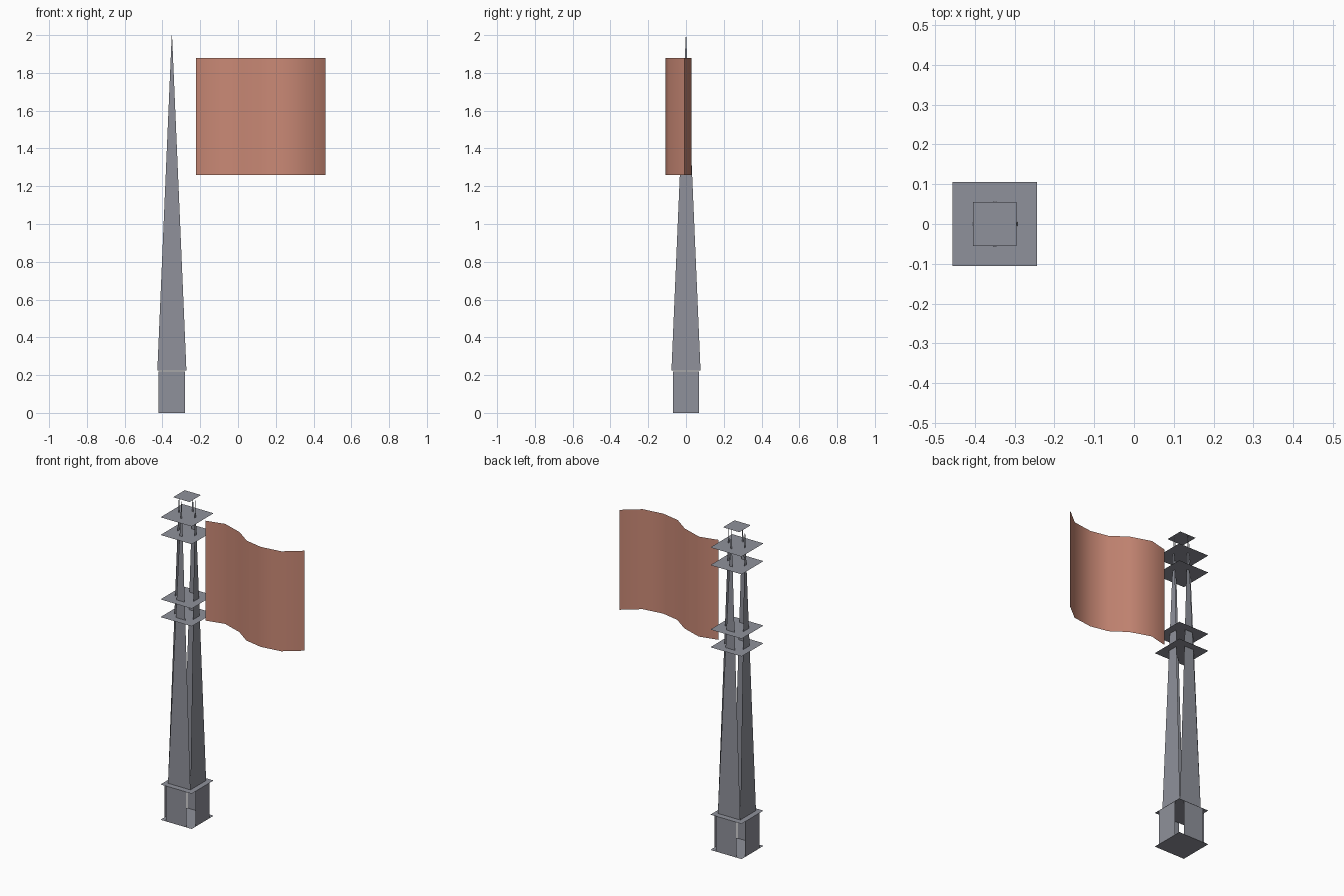
import bpy
import math
from mathutils import Matrix, Vector

cube = bpy.data.objects.get("Cube")
if cube:
    bpy.data.objects.remove(cube, do_unlink=True)

TOWER_X = -0.35      # tower axis
PLATE_HALF = 0.106   # half size of the wide plates
SHEET = 0.002        # thickness of two-sided sheets


def material(name, color):
    mat = bpy.data.materials.new(name)
    mat.use_nodes = True
    mat.diffuse_color = (*color, 1)
    mat.node_tree.nodes["Principled BSDF"].inputs["Base Color"].default_value = (*color, 1)
    mat.roughness = 0.8
    return mat


steel = material("steel grey", (0.275, 0.283, 0.325))
cloth = material("faded red cloth", (0.59, 0.25, 0.18))


def add_object(name, verts, faces, mat):
    mesh = bpy.data.meshes.new(name)
    mesh.from_pydata(verts, [], faces)
    mesh.materials.append(mat)
    obj = bpy.data.objects.new(name, mesh)
    bpy.context.collection.objects.link(obj)
    return obj


def two_sided(obj):
    """Give a sheet a front and a back without a rim."""
    mod = obj.modifiers.new("two_sided", "SOLIDIFY")
    mod.thickness = SHEET
    mod.offset = 0
    mod.use_rim = False


def plate(name, z, half):
    corners = [(-1, -1), (1, -1), (1, 1), (-1, 1)]
    verts = [(TOWER_X + x * half, y * half, z) for x, y in corners]
    two_sided(add_object(name, verts, [(0, 1, 2, 3)], steel))


def four_panels(name, low, high):
    """Outward panels on four sides; low and high are (half width, distance, z)."""
    verts, faces = [], []
    for side in range(4):
        turn = Matrix.Rotation(side * math.pi / 2, 3, "Z")
        start = len(verts)
        for (w, d, z), sign in ((low, -1), (low, 1), (high, 1), (high, -1)):
            verts.append(turn @ Vector((sign * w, -d, z)) + Vector((TOWER_X, 0, 0)))
        faces.append(range(start, start + 4))
    return add_object(name, verts, faces, steel)


# Base: open-cornered box with floor and lid
four_panels("base_walls", (0.07, PLATE_HALF, 0), (0.07, PLATE_HALF, 0.22))
plate("base_floor", SHEET / 2, PLATE_HALF)
plate("base_lid", 0.22, PLATE_HALF)

# Mast: four blades tapering to thin tips
four_panels("mast_blades", (0.077, 0.077, 0.224), (0.001, 0.055, 1.998))

# Bracket plates and the cap
for name, z in (("lower_bracket_bottom", 1.26), ("lower_bracket_top", 1.37),
                ("upper_bracket_bottom", 1.77), ("upper_bracket_top", 1.88)):
    plate(name, z, PLATE_HALF)
plate("mast_cap", 2 - SHEET / 2, 0.055)

# Waving banner swept up from a wavy path
wave = [(-0.223, 0), (-0.108, 0.028), (0.02, -0.015), (0.118, -0.085),
        (0.232, -0.108), (0.361, -0.09), (0.463, -0.008)]
n = len(wave)
verts = [(x, y, z) for z in (1.26, 1.88) for x, y in wave]
faces = [(i, i + 1, n + i + 1, n + i) for i in range(n - 1)]
banner = add_object("banner", verts, faces, cloth)
banner.data.polygons.foreach_set("use_smooth", [True] * len(faces))
two_sided(banner)
